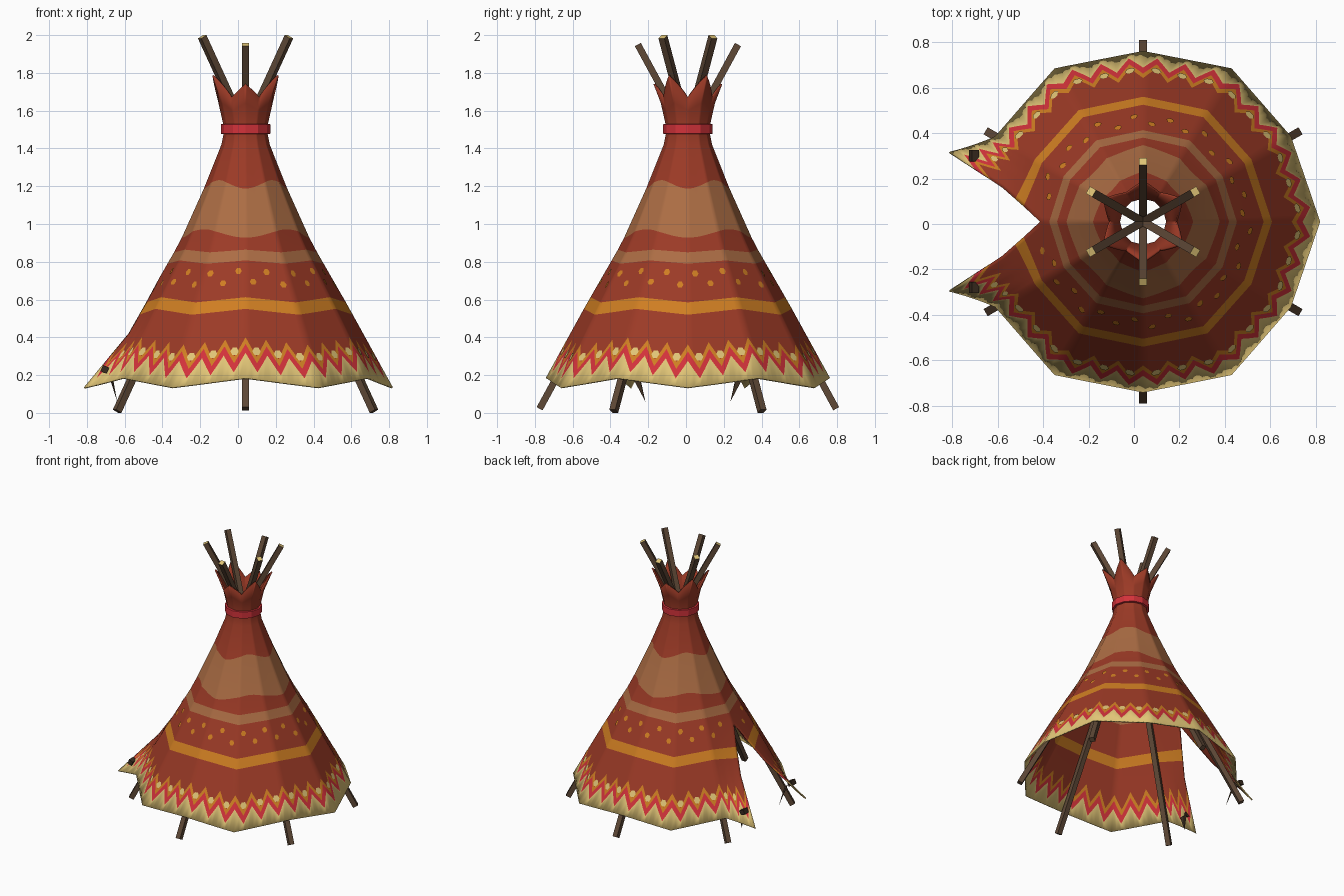
import bpy, bmesh, math
from mathutils import Vector, Matrix

if "Cube" in bpy.data.objects:
    bpy.data.objects.remove(bpy.data.objects["Cube"])

CX, CY = 0.04, 0.01                      # axis of the tent


def mat(name, rgb):
    m = bpy.data.materials.new(name)
    lin = [((c / 255 + 0.055) / 1.055) ** 2.4 for c in rgb]
    m.diffuse_color = (*lin, 1)
    m.use_nodes = True
    m.node_tree.nodes["Principled BSDF"].inputs["Base Color"].default_value = m.diffuse_color
    return m


RED, TAN, ORANGE, CREAM, CRIMSON = range(5)
CLOTH = [mat("rust red", (156, 58, 38)), mat("tan", (172, 109, 68)),
         mat("orange", (207, 126, 34)), mat("cream", (224, 196, 118)),
         mat("crimson", (210, 50, 58))]
WOOD = mat("pole brown", (94, 72, 54))
DARK = mat("dark wood", (58, 44, 32))


def finish(name, bm, mats, smooth=None):
    me = bpy.data.meshes.new(name)
    bm.to_mesh(me)
    bm.free()
    for m in mats:
        me.materials.append(m)
    ob = bpy.data.objects.new(name, me)
    bpy.context.collection.objects.link(ob)
    if smooth:
        bpy.ops.object.select_all(action='DESELECT')
        ob.select_set(True)
        bpy.context.view_layer.objects.active = ob
        bpy.ops.object.shade_smooth_by_angle(angle=math.radians(smooth))
    return ob


def lerp_table(tab, z):
    """Piecewise linear lookup; values may be numbers or vectors."""
    for (a, va), (b, vb) in zip(tab, tab[1:]):
        if z <= b:
            break
    f = (z - a) / (b - a)
    return va + (vb - va) * f


PROFILE = [(0.135, 0.78), (0.57, 0.54), (0.9, 0.35), (1.2, 0.215),
           (1.42, 0.128), (1.5, 0.112), (1.67, 0.15), (1.78, 0.2)]
# edge of the door opening, relative to the axis
EDGE = [(0.13, Vector((-0.86, 0.31))), (0.42, Vector((-0.62, 0.15))),
        (0.72, Vector((-0.45, 0.0)))]


def ring(theta, z):
    """Point on the twelve-sided cone."""
    r = lerp_table(PROFILE, z) * math.cos(math.radians(15))
    r /= math.cos(math.radians(theta % 30 - 15))
    a = math.radians(theta)
    return Vector((r * math.cos(a), r * math.sin(a)))


def surface(theta, z, push=0.0):
    """Cover surface, with the door flaps pulled open on the -x side."""
    p = ring(theta, z)
    d = 180 - abs(theta)
    if d < 30 and z < 0.72:
        e = lerp_table(EDGE, z)
        v = ring(150, z)
        p = e.lerp(v, d / 30)
        if theta < 0:
            p.y = -p.y
    p = p * (1 + push / p.length)
    return Vector((p.x + CX, p.y + CY, z))


def pole_wave(t):                        # 1 at each pole, 0 half way between
    return 1 - abs((t + 30) % 60 - 0) / 30 if (t + 30) % 60 < 30 else (t + 30) % 60 / 30 - 1


def tooth(t):
    return 1 - 2 * abs(t / 10 - round(t / 10))


def ripple(t):
    return -0.022 * math.cos(math.radians(4 * t))


def lift(h, t):                          # scalloped hem fades out upwards
    return h + 0.05 * pole_wave(t) * max(0, 1 - (h - 0.135))


# rows of the cover: height rule, colour of the strip above
ROWS = [
    (lambda t: lift(0.135, t), CREAM),
    (lambda t: lift(0.175 + 0.10 * tooth(t), t), CRIMSON),
    (lambda t: lift(0.225 + 0.10 * tooth(t), t), ORANGE),
    (lambda t: lift(0.262 + 0.10 * tooth(t), t), RED),
    (lambda t: lift(0.42, t), RED),
    (lambda t: lift(0.52, t), ORANGE),
    (lambda t: lift(0.585, t), RED),
    (lambda t: lift(0.72, t), RED),
    (lambda t: lift(0.79, t), TAN),
    (lambda t: lift(0.85, t), RED),
    (lambda t: 0.95 + ripple(t), TAN),
    (lambda t: 1.21 + ripple(t), RED),
    (lambda t: 1.42, RED),
    (lambda t: 1.5, RED),
    (lambda t: 1.6 + 0.04 * pole_wave(t), RED),
    (lambda t: 1.67 + pole_wave(t) * (0.07 if 60 < abs(t) < 120 else 0.115), RED),
]

# painted cloth cover
bm = bmesh.new()
angles = [-180 + 2.5 * i for i in range(145)]
grid = [[bm.verts.new(surface(t, f(t))) for t in angles] for f, _ in ROWS]
for j in range(len(ROWS) - 1):
    for i in range(144):
        fc = bm.faces.new((grid[j][i], grid[j][i + 1], grid[j + 1][i + 1], grid[j + 1][i]))
        fc.material_index = ROWS[j][1]
bmesh.ops.remove_doubles(bm, verts=bm.verts, dist=0.0005)
cover = finish("cloth_cover", bm, CLOTH, 40)
sol = cover.modifiers.new("thickness", 'SOLIDIFY')
sol.thickness = 0.01
sol.offset = -1


# painted dots, thin plates that follow the cover
def dot(bm, t, z, size):
    r = lerp_table(PROFILE, z)
    vs = []
    for k in range(6):
        a = math.radians(60 * k)
        vs.append(bm.verts.new(surface(t + math.degrees(size * math.cos(a) / r),
                                       z + size * math.sin(a), 0.005)))
    bm.faces.new(vs)


bm = bmesh.new()
for k in range(36):
    t = -175 + 10 * k
    if abs(t) < 172:
        dot(bm, t, lift(0.675 if k % 2 else 0.735, t), 0.018)
finish("orange_dots", bm, [CLOTH[ORANGE]])
bm = bmesh.new()
for k in range(36):
    t = -175 + 10 * k
    if abs(t) < 172:
        dot(bm, t, lift(0.29, t), 0.023)
finish("cream_dots", bm, [CLOTH[CREAM]])

# tie band round the neck
bm = bmesh.new()
loops = []
for r, z in ((0.112, 1.475), (0.131, 1.478), (0.131, 1.528), (0.112, 1.531)):
    loops.append([bm.verts.new((CX + r * math.cos(math.radians(30 * k)),
                                CY + r * math.sin(math.radians(30 * k)), z)) for k in range(12)])
for j in range(4):
    a, b = loops[j], loops[(j + 1) % 4]
    for k in range(12):
        bm.faces.new((a[k], a[(k + 1) % 12], b[(k + 1) % 12], b[k]))
bmesh.ops.recalc_face_normals(bm, faces=bm.faces)
finish("neck_band", bm, [CLOTH[CRIMSON]])

# six crossing square poles with pale cut tops
for k in range(6):
    t = math.radians(30 + 60 * k)
    side = abs(math.cos(t)) > 0.1
    out = Vector((math.cos(t), math.sin(t), 0))
    base = Vector((CX, CY, 0))
    foot = base + out * 0.785 + Vector((0, 0, 0.009 if side else 0.022))
    top = base - out * 0.265 + Vector((0, 0, 1.991 if side else 1.95))
    axis = (top - foot).normalized()
    across = Vector((-out.y, out.x, 0))
    rot = Matrix((across, axis.cross(across), axis)).transposed().to_4x4()
    bm = bmesh.new()
    bmesh.ops.create_cube(bm, size=1, matrix=Matrix.Translation((foot + top) / 2) @ rot
                          @ Matrix.Diagonal((0.036, 0.036, (top - foot).length, 1)))
    bm.normal_update()
    for f in bm.faces:
        f.material_index = 1 if f.normal.dot(axis) > 0.9 else 0
    finish(f"pole_{k + 1}", bm, [WOOD, CLOTH[CREAM]])

# toggle and hanging strap on each door flap
for s, side in ((-1, "front"), (1, "back")):
    bm = bmesh.new()
    bmesh.ops.create_cube(bm, size=1, matrix=Matrix.Translation((-0.705, CY + s * 0.29, 0.23))
                          @ Matrix.Rotation(0.4, 4, 'Y') @ Matrix.Diagonal((0.035, 0.05, 0.035, 1)))
    finish(f"{side}_flap_toggle", bm, [DARK])
    bm = bmesh.new()
    pts = [(-0.69, 0.26, 0.22), (-0.665, 0.30, 0.2), (-0.665, 0.26, 0.2), (-0.64, 0.225, 0.06)]
    v = [bm.verts.new((x, CY + s * y, z)) for x, y, z in pts]
    for tri in ((0, 1, 2), (0, 1, 3), (1, 2, 3), (0, 2, 3)):
        bm.faces.new([v[i] for i in tri])
    bmesh.ops.recalc_face_normals(bm, faces=bm.faces)
    finish(f"{side}_flap_strap", bm, [DARK])
